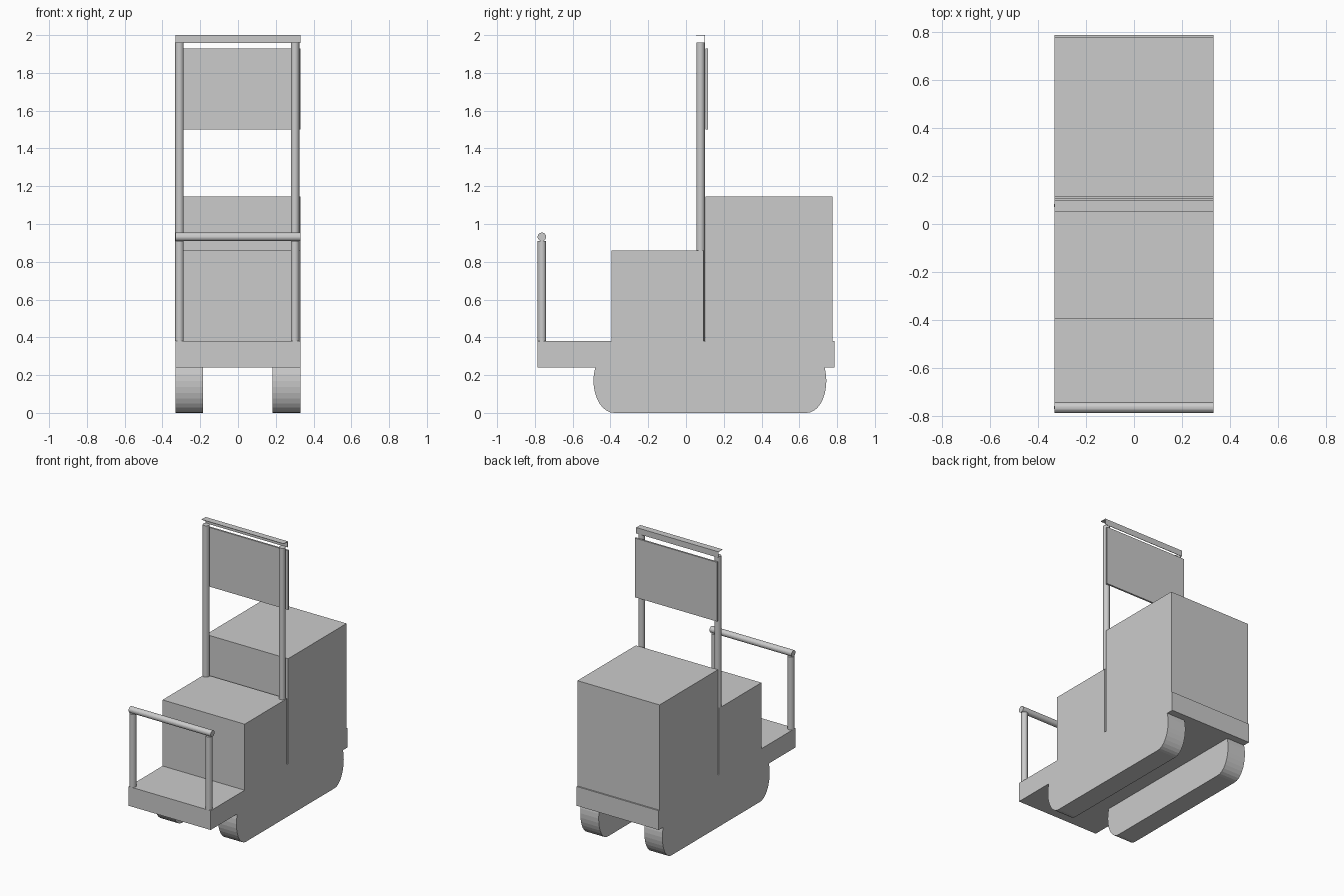
import bpy, bmesh, math
from mathutils import Matrix, Vector

if "Cube" in bpy.data.objects:
    bpy.data.objects.remove(bpy.data.objects["Cube"])


def make(name, bm):
    bmesh.ops.recalc_face_normals(bm, faces=bm.faces)
    me = bpy.data.meshes.new(name)
    bm.to_mesh(me)
    bm.free()
    ob = bpy.data.objects.new(name, me)
    bpy.context.collection.objects.link(ob)
    return ob


def box(name, x, y, z):
    bm = bmesh.new()
    bmesh.ops.create_cube(bm, size=1)
    for v in bm.verts:
        v.co = Vector([(a + b) / 2 + c * (b - a) for c, (a, b) in zip(v.co, (x, y, z))])
    return make(name, bm)


def rod(name, a, b, r=0.0225, sides=24):
    a, b = Vector(a), Vector(b)
    d = b - a
    bm = bmesh.new()
    rot = d.to_track_quat('Z', 'Y').to_matrix().to_4x4()
    bmesh.ops.create_cone(bm, cap_ends=True, segments=sides, radius1=r, radius2=r,
                          depth=d.length, matrix=Matrix.Translation((a + b) / 2) @ rot)
    return make(name, bm)


def track(name, x0, x1):
    # long side profile with oval ends, extruded across x
    bm = bmesh.new()
    n, rz = 16, 0.17
    pts = []
    for yc, ry, start in ((0.64, 0.103, -90), (-0.38, 0.11, 90)):
        for i in range(n + 1):
            t = math.radians(start + 180 * i / n)
            pts.append((yc + ry * math.cos(t), rz + rz * math.sin(t)))
    f = bm.faces.new([bm.verts.new((x0, y, z)) for y, z in pts])
    ext = bmesh.ops.extrude_face_region(bm, geom=[f])
    for v in ext['geom']:
        if isinstance(v, bmesh.types.BMVert):
            v.co.x = x1
    return make(name, bm)


W = 0.33
# chassis and the two body blocks, with a narrow slot between them
box("base_slab", (-W, W), (-0.785, 0.785), (0.24, 0.38))
box("front_body", (-W, W), (-0.395, 0.092), (0.38, 0.86))
box("rear_body", (-W, W), (0.104, 0.775), (0.38, 1.145))

# running tracks
track("left_track", -W, -0.185)
track("right_track", 0.182, W)

# uprights for the front rail and the tall frame
for side, x in (("left", -0.31), ("right", 0.302)):
    rod(side + "_rail_post", (x, -0.763, 0.38), (x, -0.763, 0.91))
    rod(side + "_frame_post", (x, 0.077, 0.38), (x, 0.077, 1.96))
rod("front_handrail", (-W, -0.763, 0.932), (W, -0.763, 0.932))

# angle strip on top of the frame, and the back panel
box("frame_top_strip", (-W, W), (0.053, 0.1), (1.997, 2.0))
box("frame_back_strip", (-W, W), (0.097, 0.1), (1.957, 1.997))
box("rear_panel", (-W, W), (0.104, 0.117), (1.50, 1.93))
